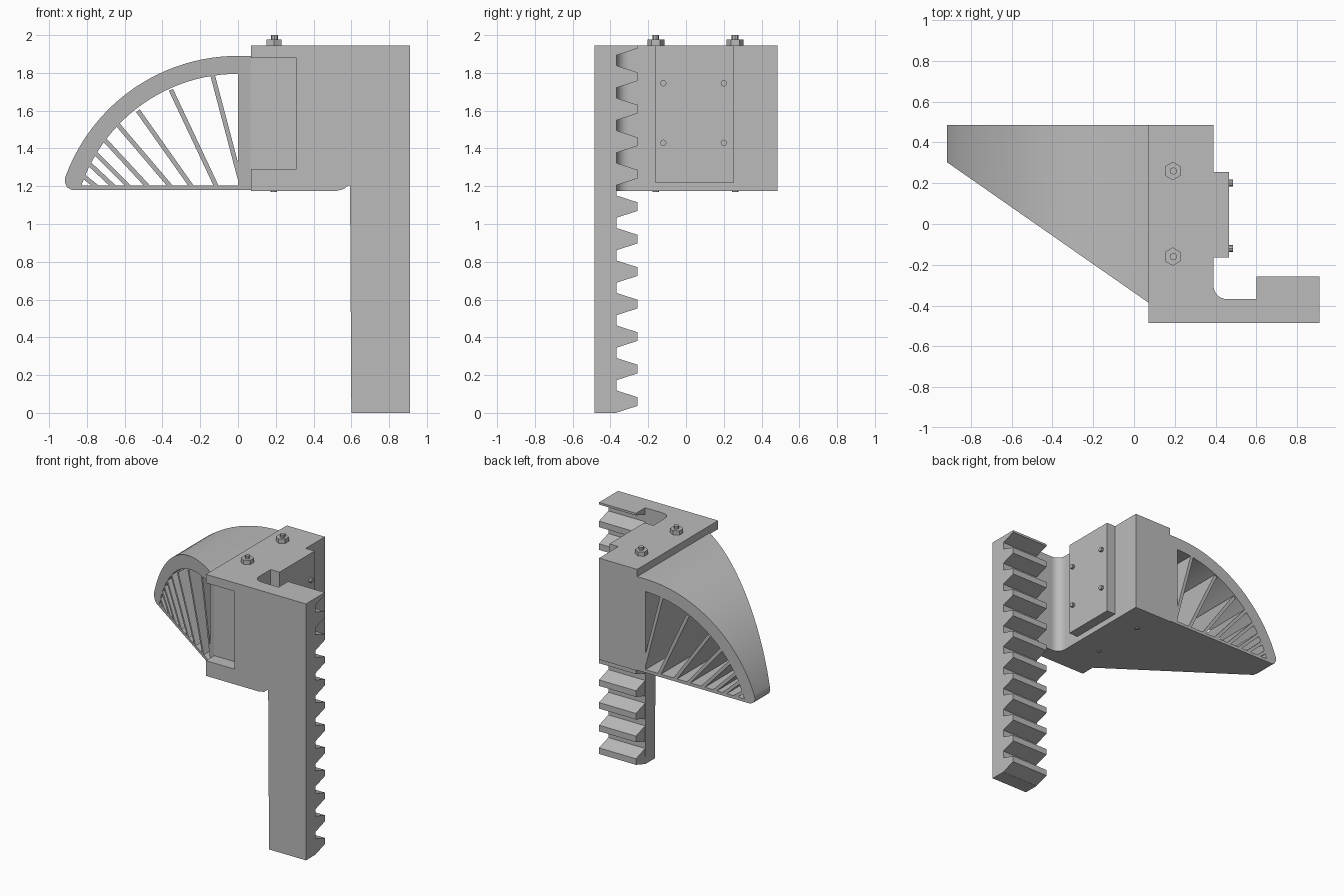
import bpy, bmesh, math
from mathutils import Vector

cube = bpy.data.objects.get("Cube")
if cube:
    bpy.data.objects.remove(cube, do_unlink=True)

grey = bpy.data.materials.new("plain grey")
grey.use_nodes = True
COLOUR = (0.5, 0.5, 0.5, 1)
grey.diffuse_color = COLOUR
grey.node_tree.nodes["Principled BSDF"].inputs["Base Color"].default_value = COLOUR

BACK, TOP, BASE = 0.485, 1.945, 1.175


def finish(name, bm):
    bmesh.ops.recalc_face_normals(bm, faces=bm.faces)
    mesh = bpy.data.meshes.new(name)
    bm.to_mesh(mesh)
    bm.free()
    mesh.materials.append(grey)
    obj = bpy.data.objects.new(name, mesh)
    bpy.context.collection.objects.link(obj)
    return obj


def prism(name, start, end):
    """Join two matching outlines into a closed solid."""
    bm = bmesh.new()
    a = [bm.verts.new(p) for p in start]
    b = [bm.verts.new(p) for p in end]
    bm.faces.new(a)
    bm.faces.new(b)
    for i in range(len(a)):
        j = (i + 1) % len(a)
        bm.faces.new((a[i], a[j], b[j], b[i]))
    return finish(name, bm)


def along_x(name, yz, x0, x1):
    return prism(name, [(x0, y, z) for y, z in yz], [(x1, y, z) for y, z in yz])


def along_y(name, xz, y0, y1):
    return prism(name, [(x, y0, z) for x, z in xz], [(x, y1, z) for x, z in xz])


def along_z(name, xy, z0, z1):
    return prism(name, [(x, y, z0) for x, y in xy], [(x, y, z1) for x, y in xy])


def rect(a0, a1, b0, b1):
    return [(a0, b0), (a1, b0), (a1, b1), (a0, b1)]


def slanted(name, xz):
    """Wedge piece: flat at the back, cut on a slant at the front."""
    front = [(x, -0.385 - 0.697 * (x - 0.07), z) for x, z in xz]
    return prism(name, front, [(x, BACK, z) for x, z in xz])


def cylinder(name, centre, axis, radius, depth, sides):
    bm = bmesh.new()
    bmesh.ops.create_cone(bm, cap_ends=True, segments=sides, radius1=radius,
                          radius2=radius, depth=depth)
    turn = Vector((0, 0, 1)).rotation_difference(Vector(axis)).to_matrix()
    bmesh.ops.rotate(bm, verts=bm.verts, matrix=turn)
    bmesh.ops.translate(bm, verts=bm.verts, vec=centre)
    return finish(name, bm)


def smooth(obj):
    bpy.ops.object.select_all(action='DESELECT')
    obj.select_set(True)
    bpy.context.view_layer.objects.active = obj
    bpy.ops.object.shade_smooth_by_angle(angle=math.radians(30))


# Main block, behind the front recess
along_z("block", rect(0.07, 0.39, -0.385, BACK), BASE, TOP)

# Front plate: recess left open at its side, stepped down to the rack
along_y("front_plate", [(0.07, BASE), (0.52, BASE), (0.56, 1.185), (0.585, 1.205), (0.595, 1.205),
                        (0.91, 1.205), (0.91, TOP), (0.07, TOP), (0.07, 1.88),
                        (0.31, 1.88), (0.31, 1.29), (0.07, 1.29)], -0.485, -0.368)

# Rounded inner corner between block and plate
R = 0.065
corner = [(0.38, -0.375), (0.39 + R, -0.375)]
for i in range(9):
    t = math.radians(270 - 90 * i / 8)
    corner.append((0.39 + R + R * math.cos(t), -0.368 + R + R * math.sin(t)))
corner.append((0.38, -0.368 + R))
smooth(along_z("corner_fillet", corner, BASE, TOP))

# Rack bar with teeth
along_y("rack_bar", [(0.6, 0), (0.91, 0), (0.91, 1.21), (0.593, 1.21)], -0.485, -0.368)
PITCH = 0.172
for k in range(12):
    mid = 0.06 + PITCH * k
    tooth = [(-0.372, mid - 0.06), (-0.257, mid - 0.023),
             (-0.257, min(mid + 0.023, TOP)), (-0.372, min(mid + 0.06, TOP))]
    along_x("rack_tooth", tooth, 0.6, 0.91)

# Side mounting plate with screws
along_z("side_plate", rect(0.385, 0.465, -0.165, 0.255), 1.22, TOP)
for y in (-0.12, 0.2):
    for z in (1.43, 1.745):
        cylinder("side_screw", (0.47, y, z), (1, 0, 0), 0.017, 0.03, 8)

# Nuts and studs on top, stud ends underneath
for y in (-0.16, 0.26):
    cylinder("top_nut", (0.19, y, 1.96), (0, 0, 1), 0.045, 0.035, 6)
    cylinder("top_stud", (0.193, y, 1.975), (0, 0, 1), 0.018, 0.05, 8)
    cylinder("lower_stud", (0.19, y, BASE), (0, 0, 1), 0.017, 0.012, 8)

# Wedge: curved shell with a rounded tip
CZ, OUTER, INNER = 0.918, 0.972, 0.877


def arc(radius, low, steps):
    a0 = math.asin((low - CZ) / radius)
    for i in range(steps + 1):
        a = a0 + (math.pi / 2 - a0) * i / steps
        yield (-radius * math.cos(a), CZ + radius * math.sin(a))


shell = list(arc(OUTER, 1.26, 24)) + list(arc(INNER, 1.2, 24))[::-1]
shell += [(-0.83, 1.18), (-0.88, 1.18), (-0.905, 1.195), (-0.917, 1.22), (-0.917, 1.24)]
smooth(slanted("curved_shell", shell))

# Wedge floor and root wall
slanted("wedge_floor", rect(-0.86, 0.07, 1.18, 1.203))
slanted("root_wall", rect(0, 0.07, 1.18, 1.89))

# Fan of thin ribs: upper end (x, z), lower end (x, z)
ribs = [(-0.135, 1.79, 0.01, 1.24), (-0.355, 1.71, -0.11, 1.19), (-0.53, 1.6, -0.24, 1.19),
        (-0.64, 1.53, -0.35, 1.19), (-0.71, 1.45, -0.47, 1.19), (-0.77, 1.39, -0.57, 1.19),
        (-0.81, 1.34, -0.65, 1.19), (-0.84, 1.27, -0.74, 1.19)]
for x0, z0, x1, z1 in ribs:
    d = Vector((x1 - x0, z1 - z0)).normalized() * 0.012
    n = Vector((-d.y, d.x))
    a, b = Vector((x0, z0)), Vector((x1, z1))
    slanted("fan_rib", [a + n, b + n, b - n, a - n])
